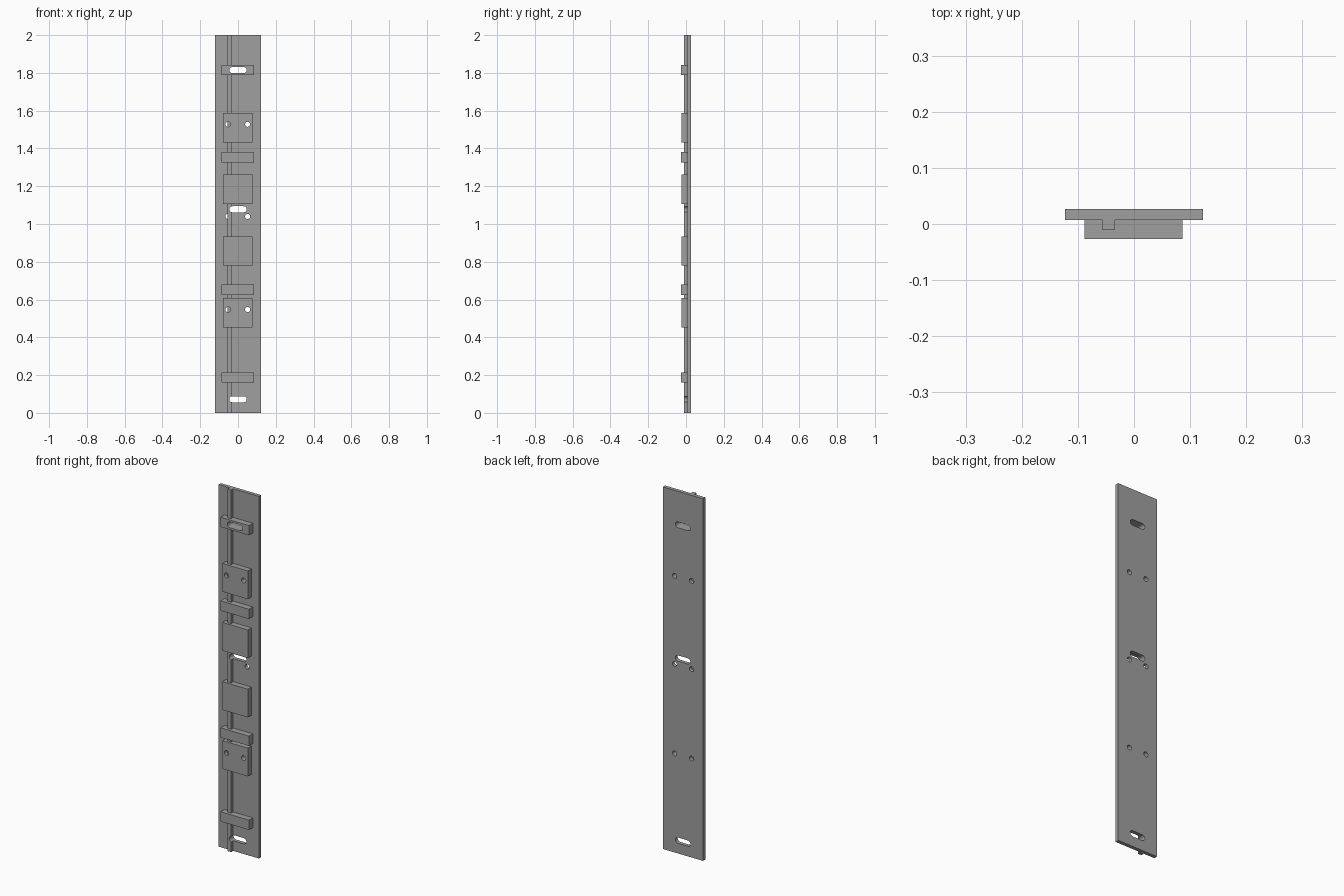
import bpy
import bmesh
from math import cos, sin, pi

cube = bpy.data.objects.get("Cube")
if cube:
    bpy.data.objects.remove(cube, do_unlink=True)

grey = bpy.data.materials.new("plain_grey")
grey.use_nodes = True
colour = (0.35, 0.35, 0.35, 1)
grey.diffuse_color = colour
grey.node_tree.nodes["Principled BSDF"].inputs["Base Color"].default_value = colour

PLATE_FRONT, PLATE_BACK = 0.007, 0.027


def prism(name, outline, y0, y1):
    """Extrude an x-z outline from y0 to y1."""
    bm = bmesh.new()
    face = bm.faces.new([bm.verts.new((x, y0, z)) for x, z in outline])
    out = bmesh.ops.extrude_face_region(bm, geom=[face])
    moved = [v for v in out["geom"] if isinstance(v, bmesh.types.BMVert)]
    bmesh.ops.translate(bm, verts=moved, vec=(0, y1 - y0, 0))
    bmesh.ops.recalc_face_normals(bm, faces=bm.faces)
    mesh = bpy.data.meshes.new(name)
    bm.to_mesh(mesh)
    bm.free()
    obj = bpy.data.objects.new(name, mesh)
    bpy.context.collection.objects.link(obj)
    mesh.materials.append(grey)
    return obj


def box(name, x0, x1, y0, y1, z0, z1):
    return prism(name, [(x0, z0), (x1, z0), (x1, z1), (x0, z1)], y0, y1)


def cut(obj, x, z, radius, half_length=0.0):
    """Cut a round hole, or a slot with round ends, right through a part."""
    steps = 12
    outline = []
    for side, start in ((1, -pi / 2), (-1, pi / 2)):
        count = steps + 1 if half_length else steps
        for i in range(count):
            a = start + pi * i / steps
            outline.append((x + side * half_length + radius * cos(a),
                            z + radius * sin(a)))
    cutter = prism("hole_cutter", outline, -0.1, 0.1)
    cutter.hide_render = True
    mod = obj.modifiers.new("hole", "BOOLEAN")
    mod.operation = "DIFFERENCE"
    mod.solver = "EXACT"
    mod.object = cutter
    bpy.context.view_layer.objects.active = obj
    bpy.ops.object.modifier_apply(modifier=mod.name)
    bpy.data.objects.remove(cutter, do_unlink=True)


# Long flat back plate and the rail running up its front
plate = box("back_plate", -0.123, 0.123, PLATE_FRONT, PLATE_BACK, 0, 2)
rail = box("rail", -0.056, -0.034, -0.011, PLATE_FRONT, 0, 2)

# Four narrow cross bars
bars = [box(f"cross_bar_{i}", -0.088, 0.086, -0.027, PLATE_FRONT, z - 0.027, z + 0.027)
        for i, z in enumerate((0.188, 0.652, 1.353, 1.815))]

# Four square pads
pads = [box(f"square_pad_{i}", -0.079, 0.077, -0.024, PLATE_FRONT, z - 0.078, z + 0.078)
        for i, z in enumerate((0.531, 0.857, 1.184, 1.51))]

# Mounting slots through the plate, the rail and the top bar
for z in (0.072, 1.078, 1.815):
    for part in (plate, rail):
        cut(part, 0, z, 0.016, 0.03)
cut(bars[3], 0, 1.815, 0.016, 0.03)

# Pairs of screw holes through the plate and the outer pads
for z, pad in ((0.547, pads[0]), (1.04, None), (1.528, pads[3])):
    for x in (-0.053, 0.051):
        cut(plate, x, z, 0.0135)
        if pad:
            cut(pad, x, z, 0.0135)
